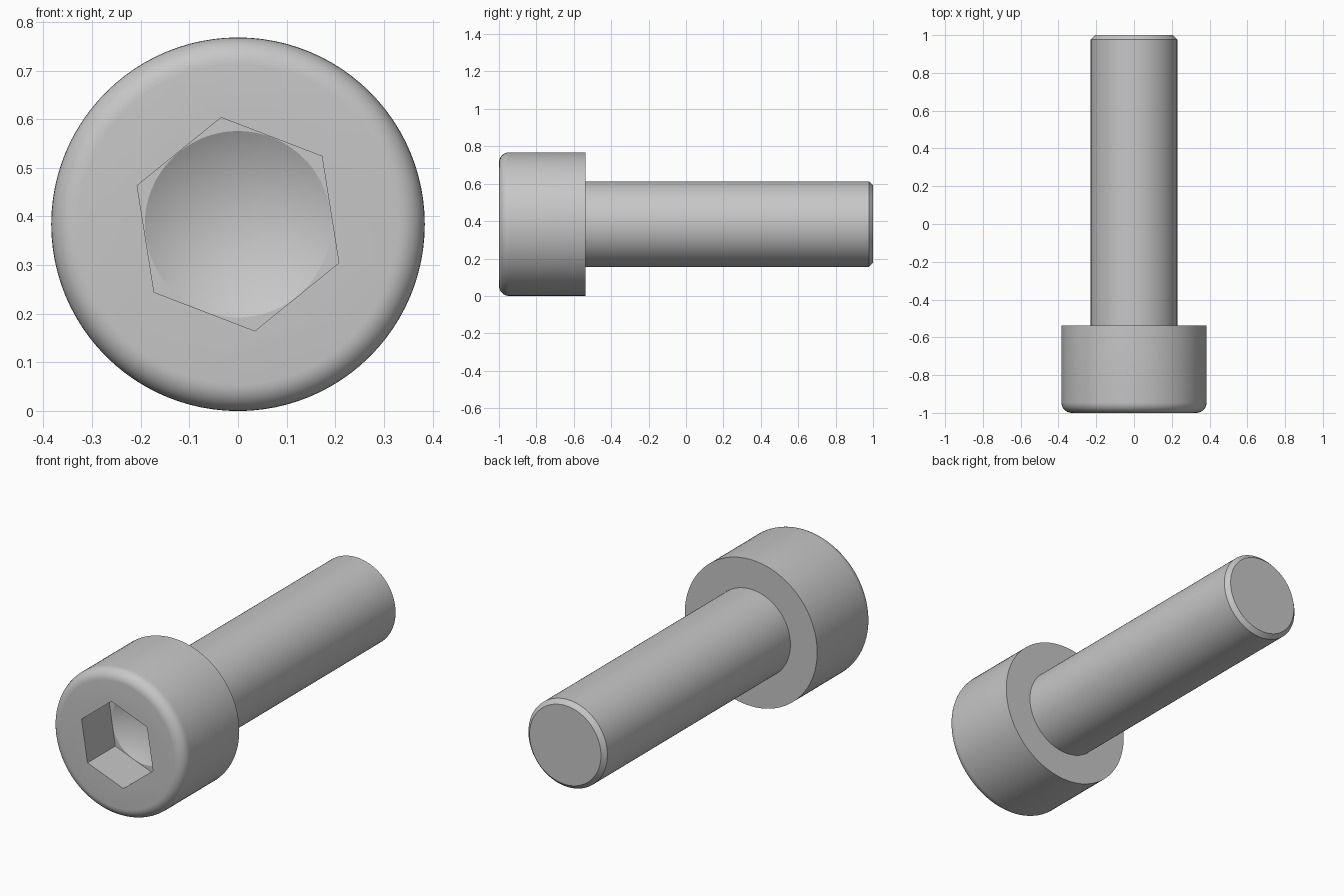
import bpy, bmesh, math
from mathutils import Matrix, Vector

cube = bpy.data.objects.get("Cube")
if cube:
    bpy.data.objects.remove(cube, do_unlink=True)

AXIS_Z = 0.384            # height of the screw axis
HEAD_R, SHANK_R = 0.384, 0.229
FRONT, SHOULDER, TIP = -1.0, -0.538, 1.0
FILLET, CHAMFER = 0.055, 0.022
HEX_R, HEX_DEPTH, DRILL_R = 0.222, 0.23, 0.1915

steel = bpy.data.materials.new("grey_steel")
steel.use_nodes = True
grey = (0.57, 0.57, 0.57, 1)
steel.diffuse_color = grey
steel.node_tree.nodes["Principled BSDF"].inputs["Base Color"].default_value = grey


def lathe(name, profile, steps=96, turn=0.0):
    """Spin (radius, y) points about the screw axis and cap the open ends."""
    bm = bmesh.new()
    start = Matrix.Rotation(turn, 3, 'Y')
    verts = [bm.verts.new(start @ Vector((r, y, 0))) for r, y in profile]
    edges = [bm.edges.new(pair) for pair in zip(verts, verts[1:])]
    bmesh.ops.spin(bm, geom=verts + edges, cent=(0, 0, 0), axis=(0, 1, 0),
                   angle=math.tau, steps=steps, use_duplicate=False)
    bmesh.ops.remove_doubles(bm, verts=bm.verts, dist=1e-5)
    bmesh.ops.holes_fill(bm, edges=[e for e in bm.edges if e.is_boundary], sides=0)
    bmesh.ops.translate(bm, verts=bm.verts, vec=(0, 0, AXIS_Z))
    bmesh.ops.recalc_face_normals(bm, faces=bm.faces)
    mesh = bpy.data.meshes.new(name)
    bm.to_mesh(mesh)
    bm.free()
    mesh.materials.append(steel)
    obj = bpy.data.objects.new(name, mesh)
    bpy.context.collection.objects.link(obj)
    return obj


def activate(obj):
    bpy.ops.object.select_all(action='DESELECT')
    obj.select_set(True)
    bpy.context.view_layer.objects.active = obj


def cut(obj, cutter):
    """Subtract the cutter for good, then remove it."""
    cutter.hide_render = True
    mod = obj.modifiers.new("cut", 'BOOLEAN')
    mod.operation, mod.solver, mod.object = 'DIFFERENCE', 'EXACT', cutter
    activate(obj)
    bpy.ops.object.modifier_apply(modifier=mod.name)
    bpy.data.objects.remove(cutter, do_unlink=True)


# Head: cylinder with a rounded front rim and a sharp shoulder
rim = []
for i in range(9):
    a = math.pi / 2 * i / 8
    rim.append((HEAD_R - FILLET + FILLET * math.sin(a),
                FRONT + FILLET - FILLET * math.cos(a)))
head = lathe("head", rim + [(HEAD_R, SHOULDER)])

# Hexagonal socket, slightly turned, with a conical drill point behind it
floor = FRONT + HEX_DEPTH
cut(head, lathe("socket_cutter", [(HEX_R, FRONT - 0.1), (HEX_R, floor)],
                steps=6, turn=math.radians(-39)))
cut(head, lathe("drill_cutter", [(DRILL_R, floor - 0.1), (DRILL_R, floor),
                                 (0, floor + DRILL_R * math.tan(math.radians(30)))]))

# Shank: plain cylinder with a chamfered tip
shank = lathe("shank", [(SHANK_R, SHOULDER - 0.02), (SHANK_R, TIP - CHAMFER),
                        (SHANK_R - CHAMFER, TIP)])

for part in (head, shank):
    activate(part)
    bpy.ops.object.shade_smooth_by_angle(angle=math.radians(30))
